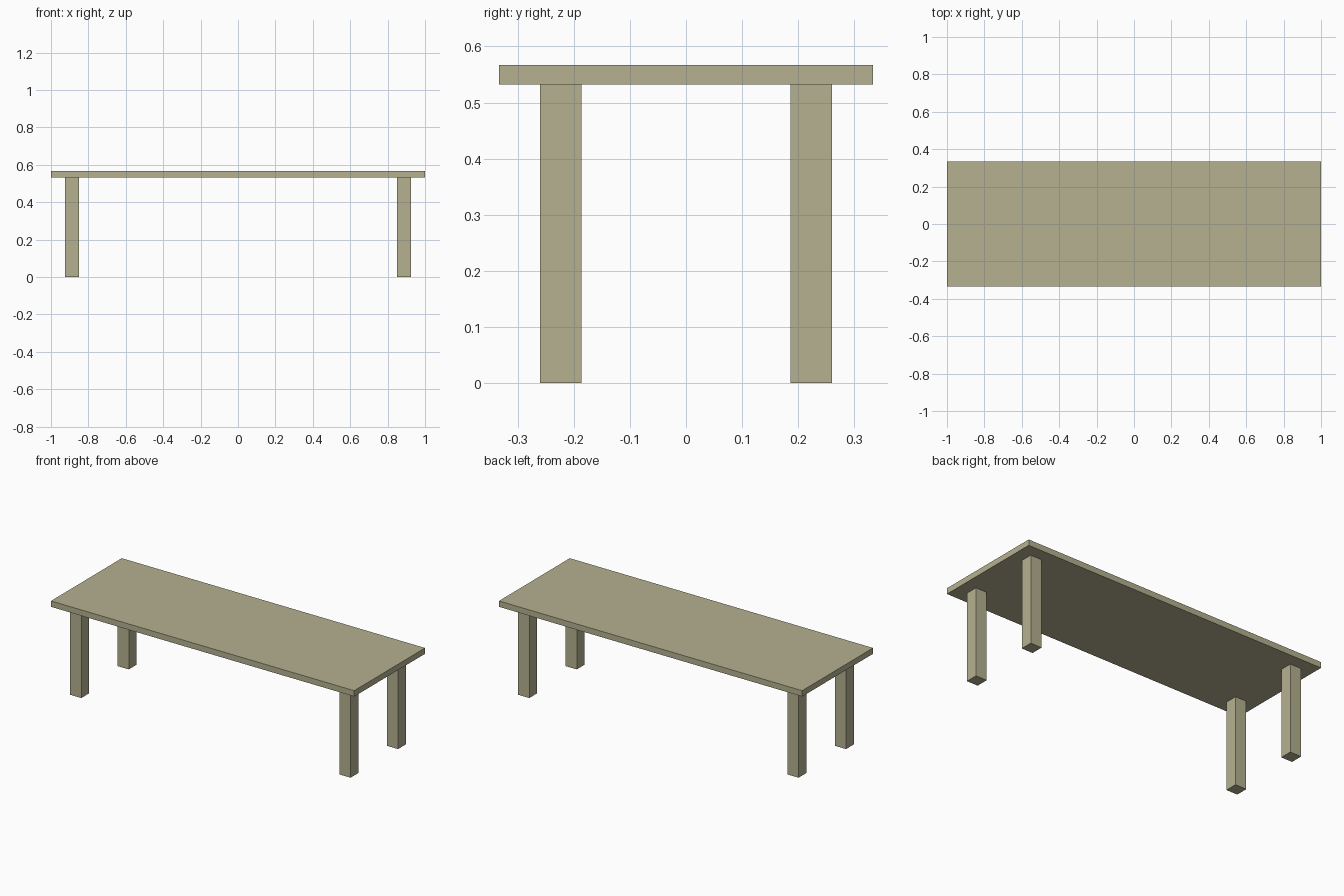
import bpy

if "Cube" in bpy.data.objects:
    bpy.data.objects.remove(bpy.data.objects["Cube"])

# Shared painted-wood colour
wood = bpy.data.materials.new("olive_wood")
wood.diffuse_color = (0.46, 0.44, 0.28, 1.0)
wood.use_nodes = True
wood.node_tree.nodes["Principled BSDF"].inputs["Base Color"].default_value = wood.diffuse_color


def box(name, center, size):
    bpy.ops.mesh.primitive_cube_add(size=1, location=center)
    obj = bpy.context.object
    obj.name = name
    obj.scale = size
    bpy.ops.object.transform_apply(location=False, rotation=False, scale=True)
    obj.data.materials.append(wood)
    return obj


HEIGHT = 0.567
TOP_THICKNESS = 0.035
LEG_HEIGHT = HEIGHT - TOP_THICKNESS
LEG_WIDTH = 0.0735
LEG_X, LEG_Y = 0.888, 0.2235

# Table top
box("table_top", (0, 0, HEIGHT - TOP_THICKNESS / 2), (2.0, 0.667, TOP_THICKNESS))

# Four square legs, inset from the corners
for side, sx in (("left", -1), ("right", 1)):
    for end, sy in (("front", -1), ("back", 1)):
        box(f"{end}_{side}_leg", (sx * LEG_X, sy * LEG_Y, LEG_HEIGHT / 2),
            (LEG_WIDTH, LEG_WIDTH, LEG_HEIGHT))
